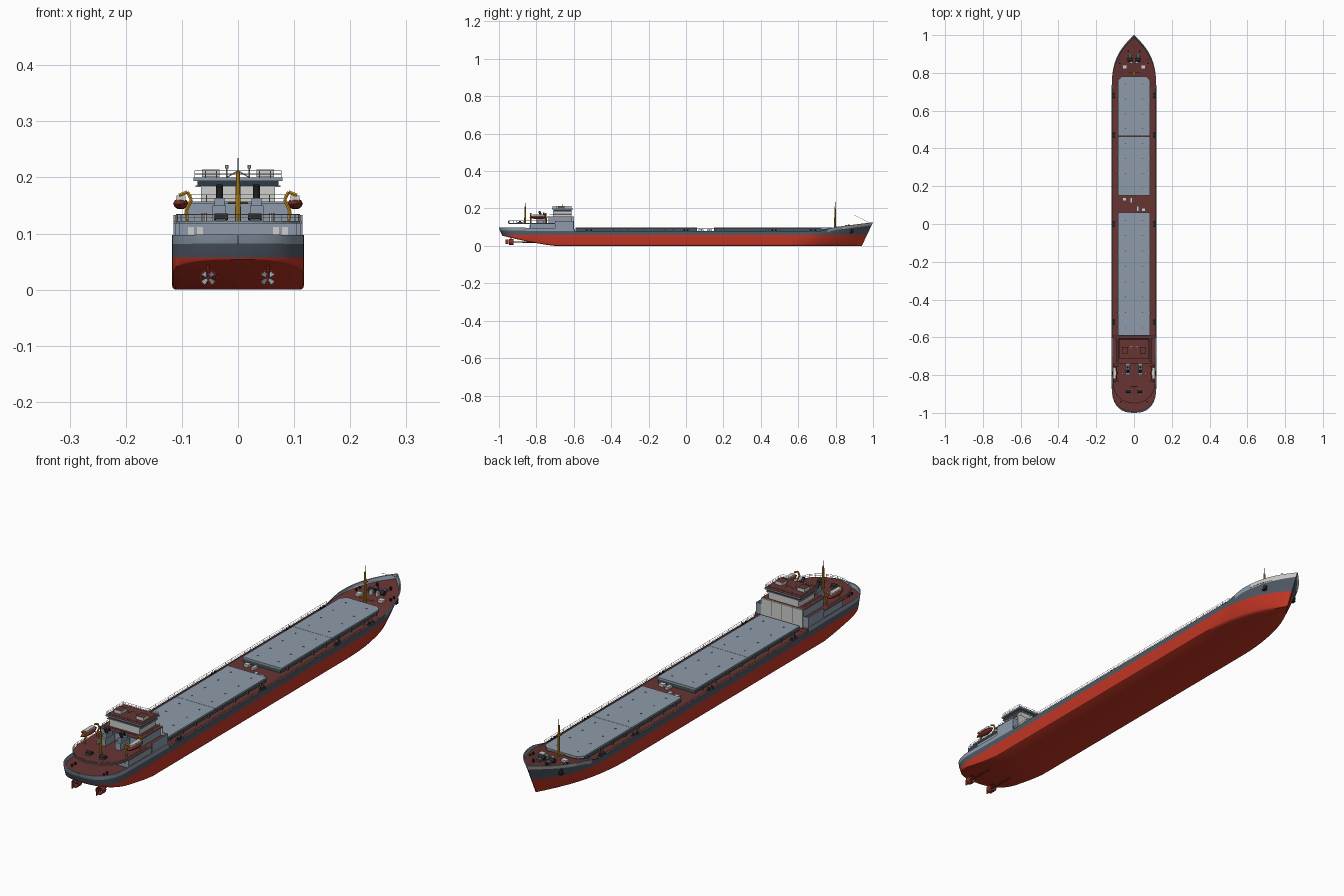
import bpy, bmesh, math
from mathutils import Vector

if "Cube" in bpy.data.objects:
    bpy.data.objects.remove(bpy.data.objects["Cube"])

# ---------- colours ----------
COL = {"hull_red": (.55, .037, .018), "slate": (.085, .1, .13), "grey_blue": (.27, .33, .40),
       "deck_brown": (.14, .035, .033), "white": (.62, .62, .60), "yellow": (.6, .3, .015),
       "black": (.02, .022, .025), "boat_red": (.26, .03, .022), "coaming_green": (.06, .095, .095),
       "glass": (.03, .045, .06)}
MATS = []
for n, c in COL.items():
    m = bpy.data.materials.new(n)
    m.diffuse_color = (*c, 1)
    m.use_nodes = True
    m.node_tree.nodes["Principled BSDF"].inputs["Base Color"].default_value = m.diffuse_color
    MATS.append(m)
IDX = {n: i for i, n in enumerate(COL)}


class Part:
    """Collects simple solids into one named object."""
    def __init__(self, name, mat, mirror=False):
        self.name, self.mat, self.mirror, self.bm = name, IDX[mat], mirror, bmesh.new()

    def face(self, vs, mat=None):
        f = self.bm.faces.new(vs)
        f.material_index = self.mat if mat is None else IDX[mat]

    def prism(self, pts, z0, z1, mat=None, top=None):
        a = [self.bm.verts.new((x, y, z0)) for x, y in pts]
        b = [self.bm.verts.new((x, y, z1)) for x, y in pts]
        self.face(a[::-1], mat)
        self.face(b, top or mat)
        for i in range(len(a)):
            j = (i + 1) % len(a)
            self.face((a[i], a[j], b[j], b[i]), mat)

    def box(self, x0, x1, y0, y1, z0, z1, mat=None, top=None):
        self.prism([(x0, y0), (x1, y0), (x1, y1), (x0, y1)], z0, z1, mat, top)

    def tube(self, p, q, r, n=6, mat=None, r2=None):
        p, q = Vector(p), Vector(q)
        rot = (q - p).to_track_quat('Z', 'Y')
        ring = lambda c, rr: [self.bm.verts.new(c + rot @ Vector((rr * math.cos(t), rr * math.sin(t), 0)))
                              for t in (2 * math.pi * i / n for i in range(n))]
        a, b = ring(p, r), ring(q, r if r2 is None else r2)
        self.face(a[::-1], mat)
        self.face(b, mat)
        for i in range(n):
            j = (i + 1) % n
            self.face((a[i], a[j], b[j], b[i]), mat)

    def rail(self, pts, h, step=.04, r=.0007):
        for a, b in zip(pts, pts[1:]):
            a, b, up = Vector(a), Vector(b), Vector((0, 0, h))
            for k in (.5, 1):
                self.tube(a + up * k, b + up * k, r, 4)
            n = max(1, round((b - a).length / step))
            for i in range(n + 1):
                p = a.lerp(b, i / n)
                self.tube(p, p + up, r, 4)

    def done(self, smooth=None):
        if self.mirror:
            g = bmesh.ops.duplicate(self.bm, geom=self.bm.faces[:] + self.bm.edges[:] + self.bm.verts[:])["geom"]
            for v in g:
                if isinstance(v, bmesh.types.BMVert):
                    v.co.x *= -1
        bmesh.ops.recalc_face_normals(self.bm, faces=self.bm.faces[:])
        me = bpy.data.meshes.new(self.name)
        self.bm.to_mesh(me)
        self.bm.free()
        for m in MATS:
            me.materials.append(m)
        if smooth:
            me.shade_smooth()
            me.set_sharp_from_angle(angle=math.radians(smooth))
        bpy.context.collection.objects.link(bpy.data.objects.new(self.name, me))


def lerp(x, pts):
    for (a, u), (b, v) in zip(pts, pts[1:]):
        if x <= b:
            return u + (v - u) * max(0, x - a) / (b - a)
    return pts[-1][1]


# ---------- hull: lofted sections with bulwark and deck ----------
W = .118
SHEER = [(-1, .098), (-.602, .095), (-.595, .079), (.72, .079), (.8, .1), (1, .126)]
BULW = [(-1, .015), (-.602, .013), (-.595, .002), (.72, .002), (.8, .012), (1, .016)]


def half(s, k):
    w = W
    if s < -.86:
        t = min(1, (-.86 - s) / .14)
        w *= (1 - t ** 2.5) ** .4
    s0 = .5 + .2 * k
    if s > s0:
        w *= 1 - ((s - s0) / (1 - s0)) ** (1.9 + 1.2 * k)
    return max(w, .0015)


def section(s):
    zk = .054 * (max(0, -.7 - s) / .3) ** 1.2
    top = lerp(s, SHEER)
    dk, band, wl = top - lerp(s, BULW), max(.066, top - .016), .057
    wi = max(.0005, half(s, 1) - .003)
    pts = [(0, zk), (half(s, 0) * .95, zk), (half(s, .1) * .985, zk + (wl - zk) * .05),
           (half(s, .2), zk + (wl - zk) * .16), (half(s, .6), wl), (half(s, .85), band),
           (half(s, 1), top), (wi, top), (wi, dk), (0, dk)]
    out = []
    for i, (x, z) in enumerate(pts):
        y = s - max(0, 1 - z / .126) * .06 * max(0, (s - .6) / .4) ** 2
        y += max(0, .09 - z) * .5 * max(0, (-.8 - s) / .2) ** 2
        out.append((x, y * (.996 if i > 6 else 1), z))
    return out + [(-x, y, z) for x, y, z in out[-2:0:-1]]


hull = Part("hull", "hull_red")
stations = [-.86 - .14 * math.sin(math.pi / 2 * i / 12) for i in range(12, 0, -1)]
stations += [-.86, -.8, -.75, -.7, -.602, -.595, -.3, 0, .3] + [.5 + .02 * i for i in range(26)]
rings = [[hull.bm.verts.new(p) for p in section(s)] for s in stations]
for s, a, b in zip(stations, rings, rings[1:]):
    light = "grey_blue" if s < -.602 or s > .75 else "slate"
    seg = ["hull_red"] * 4 + ["slate", "white" if s > .83 else light, light, light, "deck_brown"]
    for i in range(18):
        j = (i + 1) % 18
        hull.face((a[i], a[j], b[j], b[i]), seg[min(i, 17 - i)])
hull.face(rings[0], "slate")
hull.face(rings[-1], "slate")
hull.done(35)

# ---------- cargo hatches ----------
hatch = Part("hatch_covers", "grey_blue")
coam = Part("hatch_coamings", "coaming_green")
lugs = Part("hatch_lugs", "slate")
for y0, y1 in ((-.59, -.2655), (-.2645, .06), (.15, .4645), (.4655, .78)):
    c = .02 if y1 > .7 else .0002
    shape = lambda w: [(-w, y0), (w, y0), (w, y1 - c), (w - c, y1), (c - w, y1), (-w, y1 - c)]
    coam.prism(shape(.082), .075, .09)
    hatch.prism(shape(.086), .09, .097)
    for i in range(4):
        y = y0 + (y1 - y0) * (i + .5) / 4
        for x in (-.045, .045):
            lugs.box(x - .0025, x + .0025, y - .0025, y + .0025, .097, .098)
        for x in (-.086, .086):
            coam.box(x - .004, x + .004, y - .002, y + .002, .075, .09)
for p in (hatch, coam, lugs):
    p.done()

# ---------- midship deck gear between the hatches ----------
gear = Part("midship_lockers", "white")
for x, y, w, l in ((-.05, .13, .01, .009), (-.015, .125, .006, .014), (.02, .08, .006, .014), (.05, .075, .011, .009)):
    gear.box(x - w, x + w, y - l, y + l, .075, .087)
gear.done()

# ---------- bollards and rails ----------
bol = Part("bollards", "black", True)
for y in (-.52, 0, .47, .68):
    bol.box(.101, .114, y - .016, y + .016, .076, .08)
    for d in (-.01, .01):
        bol.tube((.107, y + d, .08), (.107, y + d, .088), .004, 8)
for y, x in ((-.93, .07), (.86, .075)):
    for d in (-.01, .01):
        bol.tube((x, y + d, .08), (x, y + d, .104 if y > 0 else .092), .004, 8)
bol.done(40)
rails = Part("side_rails", "white", True)
rails.rail([(.115, -.59, .078), (.115, .72, .078)], .014)
arc = [(math.sin(a) * .11, -.85 - .1 * math.cos(a), .122) for a in (math.pi / 2 * i / 8 for i in range(9))]
rails.rail(arc + [(.11, -.735, .122)], .012, .03)
rails.rail([(0, -.73, .157), (.084, -.73, .157), (.084, -.61, .157)], .012, .025)
rails.rail([(0, -.712, .2), (.077, -.712, .2), (.077, -.61, .2), (0, -.61, .2)], .012, .02)
rails.done()

# ---------- accommodation ----------
house = Part("deckhouse", "grey_blue")
house.box(-.104, .104, -.835, -.61, .08, .118)
deck = [(x, y) for x, y, z in arc] + [(.114, -.85), (.114, -.602)]
house.prism(deck + [(-x, y) for x, y in deck[:0:-1]], .118, .122, "grey_blue", "deck_brown")
house.box(-.088, .088, -.735, -.61, .122, .153)
house.box(-.092, .092, -.742, -.604, .153, .157, top="deck_brown")
house.box(-.066, .066, -.712, -.612, .157, .183, "white")
house.box(-.076, .076, -.712, -.61, .183, .186)
house.box(-.072, .072, -.708, -.612, .186, .194, "glass")
house.box(-.079, .079, -.716, -.604, .194, .2, top="deck_brown")
house.done()
screen = Part("side_screens", "grey_blue", True)
screen.box(.111, .115, -.7, -.602, .09, .133)
screen.box(.088, .115, -.606, -.602, .09, .133)
for x0, x1 in ((.062, .073), (.078, .089)):
    screen.box(x0, x1, -.837, -.834, .095, .112, "white")
screen.done()
front = Part("house_front_panels", "white")
front.box(-.092, .092, -.606, -.6, .085, .157)
for x in (-.046, 0, .046):
    front.box(x - .0008, x + .0008, -.6, -.5993, .097, .155, "slate")
front.done()

# ---------- bridge-top boxes and aerials ----------
roof = Part("bridge_top_gear", "white", True)
roof.box(.033, .064, -.685, -.65, .201, .214, top="deck_brown")
roof.tube((.02, -.66, .2), (.02, -.66, .216), .001)
roof.tube((.02, -.66, .216), (.02, -.66, .222), .0035, 8)
roof.tube((.0, -.65, .212), (.02, -.65, .2), .0012)
roof.done()

# ---------- funnels ----------
fun = Part("funnels", "grey_blue", True)
fun.box(.021, .045, -.80, -.742, .122, .15)
fun.prism([(.024, -.79), (.042, -.79), (.042, -.75), (.024, -.75)], .15, .163)
fun.tube((.033, -.775, .163), (.033, -.785, .186), .006, 10, "black")
fun.tube((.033, -.757, .163), (.033, -.762, .178), .004, 8, "black")
fun.tube((.06, -.79, .122), (.06, -.79, .137), .005, 8, "white")
fun.done(40)

# ---------- lifeboats and davits ----------
boat = Part("lifeboats", "boat_red", True)
bs = []
for i in range(9):
    t = -1 + i / 4
    w = .0135 * (1 - abs(t) ** 2.5 * .85)
    bs.append([boat.bm.verts.new((.102 + w * math.cos(a), -.79 + .048 * t, .153 + w * math.sin(a) * .75))
               for a in (math.tau * k / 10 for k in range(10))])
for a, b in zip(bs, bs[1:]):
    for k in range(10):
        boat.face((a[k], a[(k + 1) % 10], b[(k + 1) % 10], b[k]))
boat.face(bs[0])
boat.face(bs[-1])
boat.box(.094, .11, -.82, -.76, .158, .168, "white")
boat.done(40)
dav = Part("davits", "yellow", True)
for y in (-.83, -.75):
    for p, q in (((.09, .122), (.093, .14)), ((.093, .14), (.083, .16)), ((.083, .16), (.09, .174)), ((.09, .174), (.105, .168))):
        dav.tube((p[0], y, p[1]), (q[0], y, q[1]), .0034, 6)
dav.done()

# ---------- masts ----------
mast = Part("masts", "yellow")
mast.tube((0, -.86, .12), (0, -.86, .21), .0055, 8, r2=.0035)
mast.tube((0, -.86, .21), (0, -.86, .23), .001, 6, "black")
mast.tube((-.018, -.86, .155), (.018, -.86, .155), .0018)
mast.tube((0, .797, .08), (0, .797, .21), .0055, 8, r2=.0035)
mast.tube((0, .797, .21), (0, .797, .235), .0013, 6, "black")
mast.box(-.008, .008, .79, .804, .17, .172)
mast.box(-.03, .03, .8, .806, .1, .104)
mast.tube((0, .9, .165), (0, .985, .12), .0006, 4, "slate")
mast.done(40)

# ---------- forecastle windlass, lockers, anchors ----------
bow = Part("windlass", "black", True)
bow.tube((.008, .87, .105), (.034, .87, .105), .009, 10)
bow.box(.012, .028, .88, .9, .09, .108, "slate")
bow.tube((.03, .915, .095), (.03, .915, .113), .005, 8)
bow.box(.038, .06, .82, .84, .085, .101, "white")
bow.box(.008, .02, .85, .86, .09, .112, "white")
ax = half(.9, .85)
bow.tube((ax - .014, .885, .083), (ax + .001, .892, .083), .008, 8)
bow.box(ax - .01, ax + .002, .878, .894, .069, .075)
bow.done(40)
poop = Part("poop_winches", "slate", True)
poop.box(.02, .04, -.9, -.875, .122, .127)
poop.tube((.018, -.888, .13), (.042, -.888, .13), .006, 10, "black")
poop.done(40)

# ---------- propellers in nozzles, shafts, rudders ----------
prop = Part("propellers", "boat_red", True)
P = Vector((.053, -.935, .021))
rim = [[prop.bm.verts.new((P.x + r * math.cos(t), P.y + y, P.z + r * math.sin(t)))
        for t in (math.tau * k / 20 for k in range(20))] for r, y in ((.0155, -.012), (.0155, .012), (.013, .012), (.013, -.012))]
for i in range(4):
    for k in range(20):
        a, b, l = rim[i], rim[(i + 1) % 4], (k + 1) % 20
        prop.face((a[k], a[l], b[l], b[k]))
prop.tube(P - Vector((0, .006, 0)), P + Vector((0, .17, -.002)), .0035, 8)
prop.tube(P, P + Vector((0, 0, .026)), .003, 8)
for k in range(4):
    t = math.pi / 4 + k * math.pi / 2
    d, e = Vector((math.cos(t), 0, math.sin(t))), Vector((-math.sin(t), .6, math.cos(t)))
    prop.face([prop.bm.verts.new(P + d * r + e * w) for r, w in ((.002, -.002), (.0125, -.005), (.0125, .005), (.002, .002))], "grey_blue")
prop.box(.052, .054, -.965, -.95, .009, .034)
prop.done(40)
